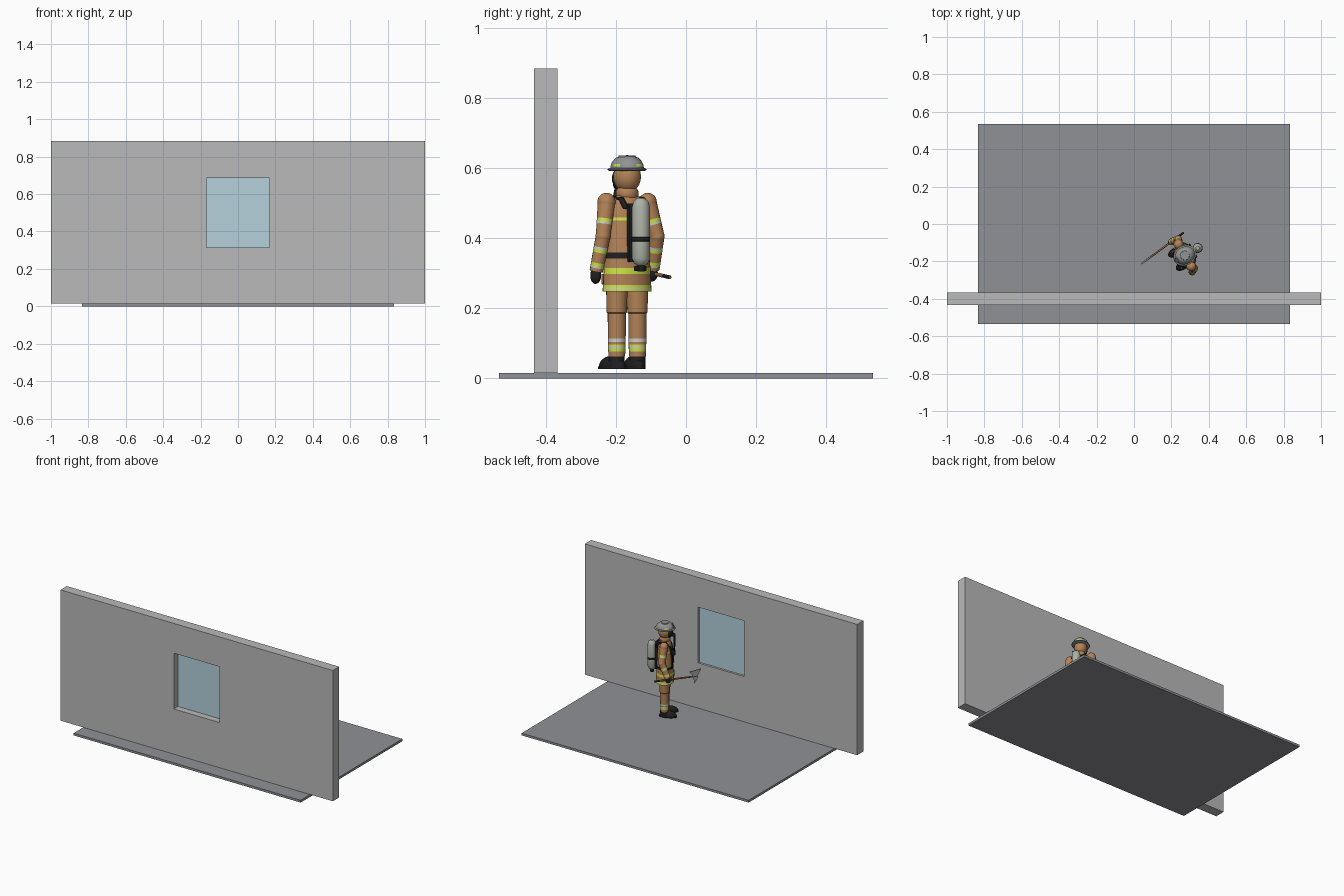
import bpy, bmesh, math
from mathutils import Matrix, Vector

if "Cube" in bpy.data.objects:
    bpy.data.objects.remove(bpy.data.objects["Cube"])


def material(name, r, g, b):
    m = bpy.data.materials.new(name)
    m.use_nodes = True
    m.diffuse_color = (r, g, b, 1)
    m.node_tree.nodes["Principled BSDF"].inputs["Base Color"].default_value = (r, g, b, 1)
    return m


WALL, FLOOR, GLASS, TAN, BLACK, LIME, SILVER, TANK, STEEL, WOOD = range(10)
MATS = [
    material("wall grey", .49, .49, .49), material("floor grey", .28, .285, .30),
    material("window blue", .46, .64, .72), material("coat tan", .45, .225, .095),
    material("black", .014, .014, .015), material("lime", .62, .78, .06),
    material("silver tape", .62, .62, .6), material("tank grey green", .42, .45, .39),
    material("helmet grey", .28, .29, .30), material("axe wood", .27, .11, .045)]

# Stance of the figure on the floor
STANCE = Matrix.Translation((.272, -.168, 0)) @ Matrix.Rotation(math.radians(-60), 4, 'Z')
I = Matrix.Identity(4)
rounded = []


def finish(name, bm, mats, mtx, smooth=True):
    """Turn a bmesh into an object carrying only the listed materials."""
    bmesh.ops.recalc_face_normals(bm, faces=bm.faces)
    me = bpy.data.meshes.new(name)
    bm.to_mesh(me)
    bm.free()
    for i in mats:
        me.materials.append(MATS[i])
    ob = bpy.data.objects.new(name, me)
    bpy.context.collection.objects.link(ob)
    ob.matrix_world = mtx
    if smooth:
        rounded.append(ob)
    return ob


def box(name, size, loc, mat, base=STANCE, rot=I, bevel=0):
    bm = bmesh.new()
    bmesh.ops.create_cube(bm, size=1, matrix=Matrix.Diagonal((*size, 1)))
    if bevel:
        bmesh.ops.bevel(bm, geom=bm.edges[:], offset=bevel, segments=2, affect='EDGES', profile=.5)
    return finish(name, bm, [mat], base @ Matrix.Translation(loc) @ rot, bool(bevel))


def lathe(name, rows, mtx=I, sx=1, sy=1, n=24):
    """Rows are (radius, height, colour of the ring above)."""
    mats = sorted({r[2] for r in rows})
    bm = bmesh.new()
    rings = []
    for r, z, _ in rows:
        rings.append([bm.verts.new((r * sx * math.cos(math.tau * i / n),
                                    r * sy * math.sin(math.tau * i / n), z)) for i in range(n)])
    for k in range(len(rows) - 1):
        for i in range(n):
            j = (i + 1) % n
            f = bm.faces.new((rings[k][i], rings[k][j], rings[k + 1][j], rings[k + 1][i]))
            f.material_index = mats.index(rows[k][2])
    bm.faces.new(rings[0]).material_index = mats.index(rows[0][2])
    bm.faces.new(rings[-1]).material_index = mats.index(rows[-1][2])
    return finish(name, bm, mats, STANCE @ mtx)


def ball(name, size, loc, mat, floor=None, rot=I):
    bm = bmesh.new()
    bmesh.ops.create_uvsphere(bm, u_segments=20, v_segments=12, radius=1,
                              matrix=Matrix.Diagonal((*size, 1)))
    if floor is not None:
        for v in bm.verts:
            v.co.z = max(v.co.z, floor - loc[2])
    return finish(name, bm, [mat], STANCE @ Matrix.Translation(loc) @ rot)


def along(a, b):
    """Matrix whose z axis runs from a to b, and the distance."""
    d = Vector(b) - Vector(a)
    return Matrix.Translation(a) @ d.to_track_quat('Z', 'Y').to_matrix().to_4x4(), d.length


def tube(name, a, b, r0, r1, mat, bands=()):
    """Tapered limb with coloured bands given as (start, end, colour) fractions."""
    m, length = along(a, b)
    rows = [(0, mat)]
    for s, e, c in bands:
        rows += [(s, c), (e, mat)]
    rows.append((1, rows[-1][1]))
    lathe(name, [(r0 + (r1 - r0) * t, t * length, c) for t, c in rows], m, n=16)


# Floor, wall with opening, window pane
box("floor", (1.667, 1.067, .015), (0, 0, .0075), FLOOR, I)
bm = bmesh.new()
corners = [(-1, -1), (1, -1), (1, 1), (-1, 1)]
outer = [bm.verts.new((x, -.433, .449 + z * .434)) for x, z in corners]
inner = [bm.verts.new((x * .168, -.433, .5 + z * .185)) for x, z in corners]
for i in range(4):
    j = (i + 1) % 4
    bm.faces.new((outer[i], outer[j], inner[j], inner[i]))
ring = bmesh.ops.extrude_face_region(bm, geom=bm.faces[:])
bmesh.ops.translate(bm, vec=(0, .066, 0),
                    verts=[g for g in ring["geom"] if isinstance(g, bmesh.types.BMVert)])
finish("wall", bm, [WALL], I, False)
box("window_pane", (.336, .008, .37), (0, -.385, .5), GLASS, I)

# Coat with reflective tape and belt
lathe("coat", [(.071, .247, LIME), (.0705, .254, SILVER), (.070, .259, LIME), (.0695, .266, TAN),
               (.068, .298, LIME), (.0675, .314, TAN), (.065, .341, BLACK), (.065, .359, TAN),
               (.061, .40, TAN), (.056, .45, LIME), (.0555, .459, TAN), (.051, .495, TAN),
               (.040, .515, TAN), (.026, .524, TAN)], sx=1.05, sy=.78, n=32)
lathe("collar", [(.027, .512, TAN), (.032, .518, TAN), (.032, .534, TAN), (.027, .543, TAN)], n=20)
for s, side in ((1, "left"), (-1, "right")):
    box(side + "_coat_pocket", (.035, .01, .03), (s * .036, -.049, .283), TAN, bevel=.002)

# Head and face mask
ball("hood", (.039, .042, .046), (0, 0, .575), TAN)
ball("face_mask", (.032, .023, .033), (0, -.027, .57), BLACK)
lathe("mask_filter", [(.013, 0, BLACK), (.011, .018, BLACK)],
      along((0, -.044, .555), (0, -.06, .55))[0], n=16)

# Helmet with brim, reflective patches, ribs and front badge plate
helmet = lathe("helmet", [(.050, .591, STEEL), (.056, .594, STEEL), (.056, .597, STEEL),
                          (.048, .600, STEEL), (.0475, .604, STEEL), (.046, .611, STEEL),
                          (.041, .620, STEEL), (.032, .629, STEEL), (.018, .634, STEEL)],
               sx=.95, sy=1.14)
helmet.data.materials.append(MATS[LIME])
for p in helmet.data.polygons:
    if .604 < p.center.z < .611 and p.index % 6 < 2:
        p.material_index = 1
for k in range(3):
    ball("helmet_rib", (.0025, .052 if k == 0 else .047, .037), (0, 0, .5995), STEEL, .6,
         Matrix.Rotation(k * math.pi / 3, 4, 'Z'))
lathe("helmet_crown", [(.026, .629, STEEL), (.024, .636, STEEL)], n=20)
box("helmet_front_plate", (.024, .004, .03), (0, -.05, .614), STEEL,
    rot=Matrix.Rotation(math.radians(-25), 4, 'X'))

# Legs and boots
for s, side in ((1, "left"), (-1, "right")):
    x = s * .034
    m = Matrix.Translation((x, 0, 0))
    lathe(side + "_trouser_leg",
          [(.024, .062, TAN), (.0245, .077, LIME), (.025, .085, SILVER), (.025, .090, LIME),
           (.0253, .097, TAN), (.0255, .103, SILVER), (.0257, .113, TAN), (.026, .185, TAN),
           (.029, .188, TAN), (.031, .27, TAN)], m, n=20)
    lathe(side + "_boot_shaft", [(.023, .03, BLACK), (.0225, .068, BLACK)], m, n=20)
    turn = Matrix.Rotation(s * math.radians(8), 4, 'Z')
    ball(side + "_boot", (.025, .053, .029), (x + s * .002, -.022, .035), BLACK, .031, turn)
    lathe(side + "_boot_sole", [(1, .027, BLACK), (1, .034, BLACK)],
          Matrix.Translation((x + s * .002, -.022, 0)) @ turn, .027, .056)

# Arms, cuffs and gloves
elbows = {1: (.084, .008, .405), -1: (-.092, .012, .405)}
hands = {1: (.096, -.010, .305), -1: (-.099, -.024, .312)}
for s, side in ((1, "left"), (-1, "right")):
    shoulder, elbow, hand = (s * .068, 0, .503), elbows[s], hands[s]
    ball(side + "_shoulder", (.026, .026, .026), shoulder, TAN)
    tube(side + "_upper_sleeve", shoulder, elbow, .025, .021, TAN,
         [(.50, .60, LIME), (.60, .66, SILVER)])
    ball(side + "_elbow", (.0215, .0215, .0215), elbow, TAN)
    tube(side + "_lower_sleeve", elbow, hand, .021, .019, TAN,
         [(.30, .37, SILVER), (.37, .46, LIME), (.75, .85, LIME), (.85, .9, SILVER)])
    ball(side + "_glove", (.015, .017, .024), (hand[0], hand[1] - .003, hand[2] - .012), BLACK)

# Breathing set: back plate, tank, valve, straps
box("back_plate", (.052, .016, .168), (0, .05, .415), BLACK, bevel=.004)
lathe("air_tank", [(.010, .305, BLACK), (.012, .322, TANK), (.020, .328, TANK), (.0255, .342, TANK),
                   (.0255, .390, BLACK), (.0265, .391, BLACK), (.0265, .402, BLACK),
                   (.0255, .403, TANK), (.0255, .488, TANK), (.021, .504, TANK),
                   (.010, .514, TANK)], Matrix.Translation((0, .079, 0)))
box("tank_valve", (.034, .018, .014), (0, .076, .313), BLACK, bevel=.003)
path = [(.034, .052, .485), (.035, .028, .512), (.035, -.012, .516),
        (.035, -.036, .48), (.036, -.046, .42), (.04, -.048, .35)]
for s, side in ((1, "left"), (-1, "right")):
    bm = bmesh.new()
    pairs = [[bm.verts.new((s * x + w, y, z)) for w in (-.007, .007)] for x, y, z in path]
    for a, b in zip(pairs, pairs[1:]):
        bm.faces.new((a[0], a[1], b[1], b[0]))
    strap = finish(side + "_strap", bm, [BLACK], STANCE)
    mod = strap.modifiers.new("thickness", 'SOLIDIFY')
    mod.thickness, mod.offset = .008, 0
box("chest_gauge", (.022, .016, .03), (.03, -.052, .42), BLACK, bevel=.003)
tube("air_hose", (0, -.058, .55), (.03, -.054, .43), .005, .005, BLACK)

# Axe held in the right hand: handle, blade and pick
tail, head = (-.109, .055, .288), (-.080, -.200, .322)
tube("axe_handle", tail, head, .0055, .005, WOOD, [(0.0, .12, BLACK)])
axis, length = along(tail, head)
across = (Vector(head) - Vector(tail)).normalized()
bm = bmesh.new()
outline = [(-.045, .034), (.025, .045), (.006, .004), (.004, -.016), (-.016, -.045),
           (-.020, -.014), (-.024, .006)]
thick = Vector((.004, 0, 0))
front = [bm.verts.new(Vector(head) + across * a + Vector((0, 0, b)) - thick) for a, b in outline]
face = bm.faces.new(front)
new = bmesh.ops.extrude_face_region(bm, geom=[face])
bmesh.ops.translate(bm, vec=thick * 2,
                    verts=[g for g in new["geom"] if isinstance(g, bmesh.types.BMVert)])
finish("axe_head", bm, [STEEL], STANCE, False)

# Smooth the rounded parts while keeping sharp edges
bpy.ops.object.select_all(action='DESELECT')
for ob in rounded:
    ob.select_set(True)
bpy.context.view_layer.objects.active = rounded[0]
bpy.ops.object.shade_smooth_by_angle(angle=math.radians(40))
